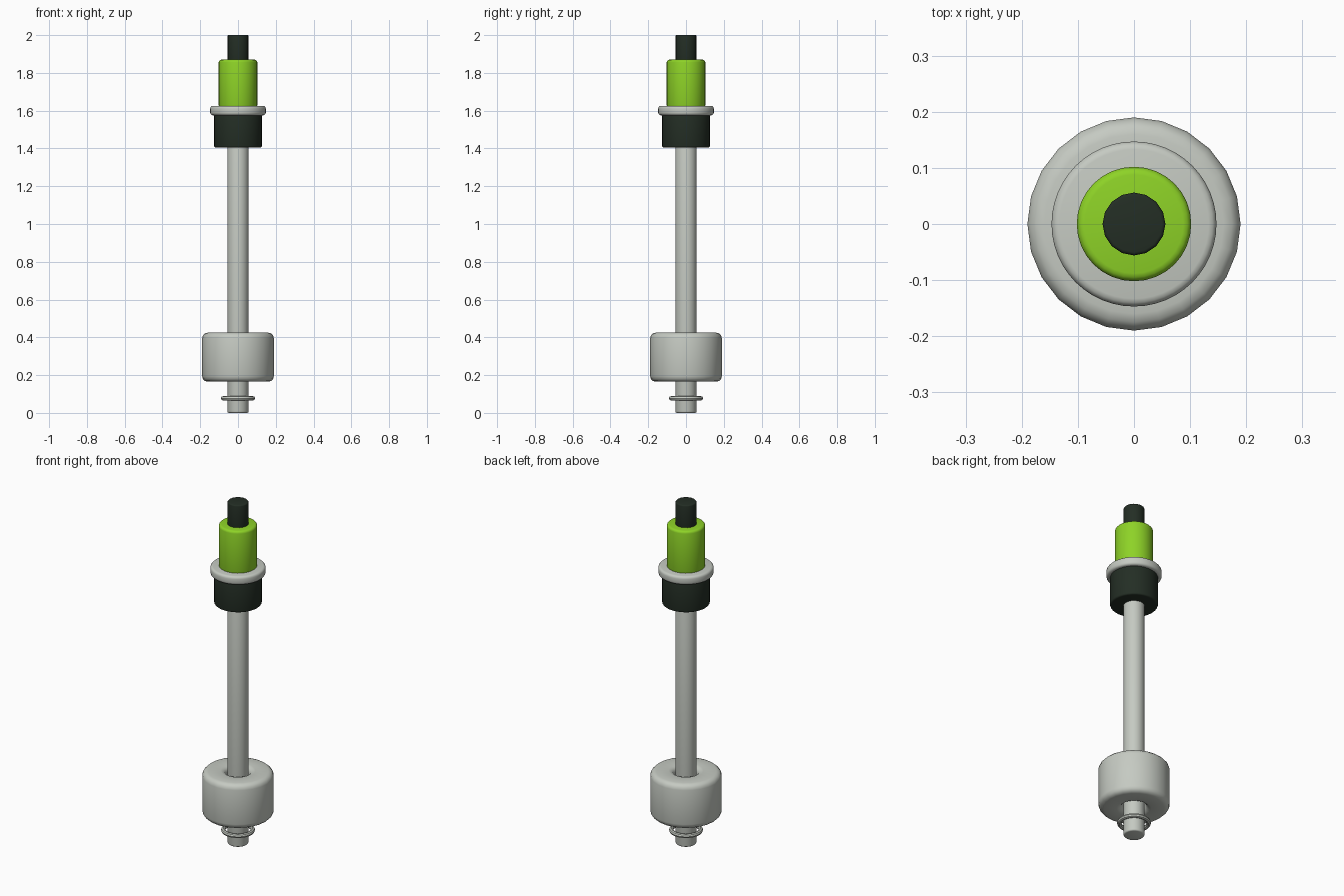
import bpy, bmesh, math

if "Cube" in bpy.data.objects:
    bpy.data.objects.remove(bpy.data.objects["Cube"])


def material(name, rgb):
    m = bpy.data.materials.new(name)
    m.diffuse_color = (*rgb, 1)
    m.use_nodes = True
    m.node_tree.nodes["Principled BSDF"].inputs["Base Color"].default_value = m.diffuse_color
    return m


GREY = material("pale grey", (0.56, 0.59, 0.54))
GREEN = material("lime green", (0.27, 0.65, 0.02))
BLACK = material("green black", (0.017, 0.027, 0.018))


def lathe(name, profile, sides, mat, closed=False):
    """Spin an (r, z) profile, listed bottom to top on the outside, around z."""
    bm = bmesh.new()
    rings = []
    for r, z in profile:
        rings.append([bm.verts.new((r * math.cos(a), r * math.sin(a), z))
                      for a in (2 * math.pi * i / sides for i in range(sides))])
    pairs = list(zip(rings, rings[1:]))
    if closed:
        pairs.append((rings[-1], rings[0]))
    for lo, hi in pairs:
        for i in range(sides):
            j = (i + 1) % sides
            bm.faces.new((lo[i], lo[j], hi[j], hi[i]))
    if not closed:
        bm.faces.new(rings[0][::-1])
        bm.faces.new(rings[-1])
    bmesh.ops.recalc_face_normals(bm, faces=bm.faces)
    me = bpy.data.meshes.new(name)
    bm.to_mesh(me)
    bm.free()
    me.materials.append(mat)
    ob = bpy.data.objects.new(name, me)
    bpy.context.collection.objects.link(ob)
    bpy.ops.object.select_all(action='DESELECT')
    ob.select_set(True)
    bpy.context.view_layer.objects.active = ob
    bpy.ops.object.shade_smooth_by_angle(angle=math.radians(40))
    return ob


def corner(r, z, b, start, steps=3):
    """Quarter-round points about (r, z) with radius b, from angle start."""
    return [(r + b * math.cos(math.radians(start + 90 * k / steps)),
             z + b * math.sin(math.radians(start + 90 * k / steps)))
            for k in range(steps + 1)]


def drum(name, r, z0, z1, b, sides, mat):
    """Solid cylinder with rounded rims."""
    prof = corner(r - b, z0 + b, b, -90) + corner(r - b, z1 - b, b, 0)
    return lathe(name, prof, sides, mat)


# Stem, collar and cable end
drum("stem", 0.056, 0.0, 1.45, 0.008, 24, GREY)
drum("threaded_body", 0.127, 1.405, 1.585, 0.009, 32, BLACK)
drum("flange", 0.147, 1.575, 1.625, 0.014, 48, GREY)
drum("nut_sleeve", 0.102, 1.615, 1.87, 0.014, 32, GREEN)
drum("cable", 0.056, 1.85, 2.0, 0.006, 16, BLACK)

# Sliding float with a rounded through hole
B = 0.03
lathe("float",
      corner(0.19 - B, 0.165 + B, B, -90) + corner(0.19 - B, 0.425 - B, B, 0)
      + corner(0.062 + B, 0.425 - B, B, 90) + corner(0.062 + B, 0.165 + B, B, 180),
      24, GREY, closed=True)

# Loose retaining ring near the bottom of the stem
lathe("retaining_ring",
      [(0.078 + 0.012 * math.cos(k * math.pi / 4), 0.077 + 0.012 * math.sin(k * math.pi / 4))
       for k in range(8)], 32, GREY, closed=True)
bpy.data.objects["retaining_ring"].data.shade_smooth()
